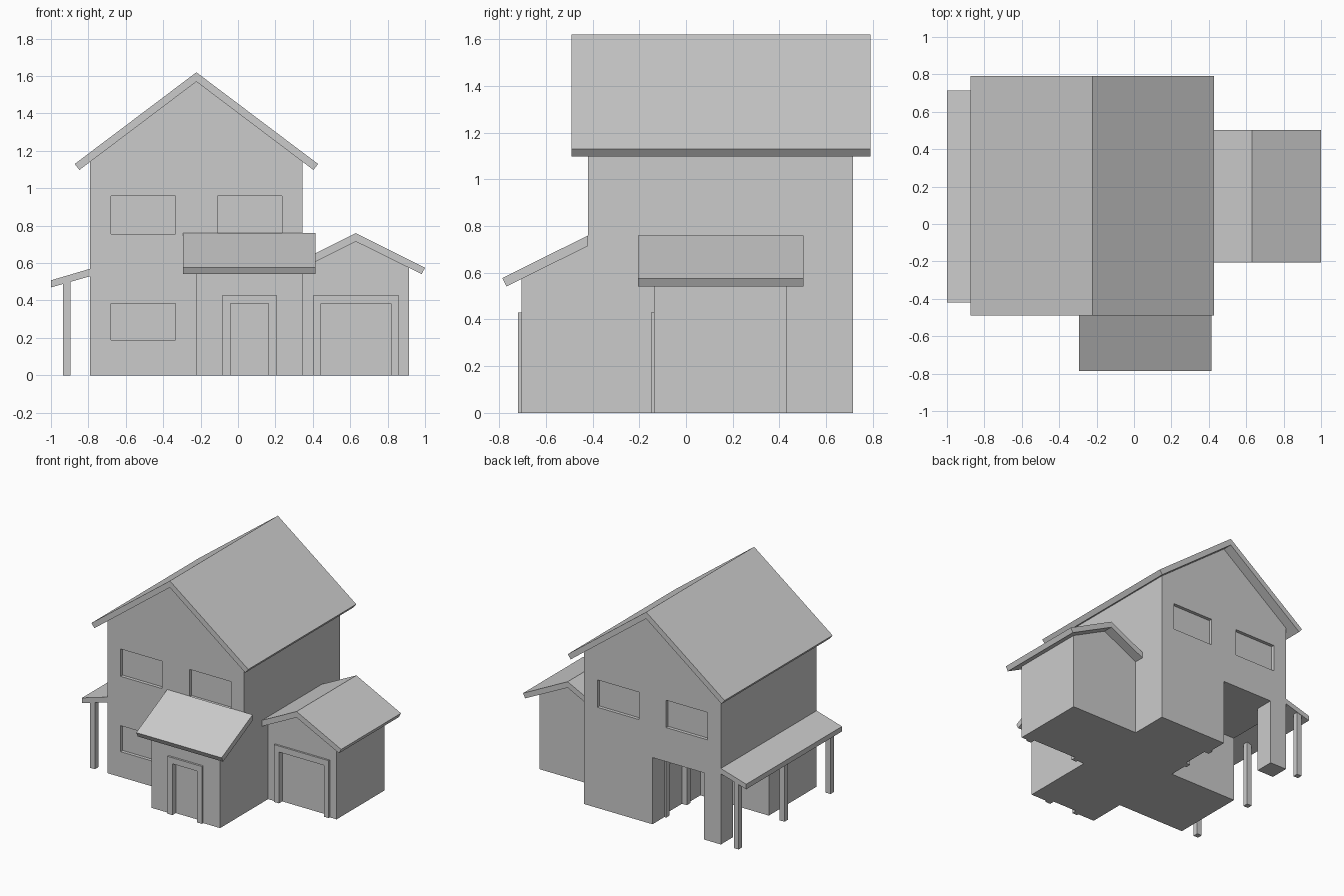
import bpy, bmesh

if "Cube" in bpy.data.objects:
    bpy.data.objects.remove(bpy.data.objects["Cube"])


def prism(name, profile, axis, t0, t1):
    """Extrude a 2D profile along an axis from t0 to t1."""
    place = {'x': lambda u, v, t: (t, u, v),
             'y': lambda u, v, t: (u, t, v),
             'z': lambda u, v, t: (u, v, t)}[axis]
    bm = bmesh.new()
    a = [bm.verts.new(place(u, v, t0)) for u, v in profile]
    b = [bm.verts.new(place(u, v, t1)) for u, v in profile]
    bm.faces.new(a)
    bm.faces.new(b[::-1])
    n = len(a)
    for i in range(n):
        j = (i + 1) % n
        bm.faces.new((a[j], a[i], b[i], b[j]))
    bmesh.ops.recalc_face_normals(bm, faces=bm.faces)
    mesh = bpy.data.meshes.new(name)
    bm.to_mesh(mesh)
    bm.free()
    ob = bpy.data.objects.new(name, mesh)
    bpy.context.collection.objects.link(ob)
    return ob


def box(name, x, y, z):
    return prism(name, [(x[0], y[0]), (x[1], y[0]), (x[1], y[1]), (x[0], y[1])], 'z', *z)


def cut(target, cutter):
    """Subtract the cutter, then discard it."""
    cutter.hide_render = True
    mod = target.modifiers.new("cut", 'BOOLEAN')
    mod.operation, mod.solver, mod.object = 'DIFFERENCE', 'EXACT', cutter
    bpy.context.view_layer.objects.active = target
    bpy.ops.object.modifier_apply(modifier=mod.name)
    bpy.data.objects.remove(cutter)


def door_frame(name, outer, inner, axis, t0, t1):
    """Frame with two jambs and a lintel, standing on the ground."""
    (o0, o1), (i0, i1) = outer, inner
    prism(name, [(o0, 0), (i0, 0), (i0, .385), (i1, .385), (i1, 0),
                 (o1, 0), (o1, .43), (o0, .43)], axis, t0, t1)


X0, X1, XM = -.79, .345, -.2225      # main house, left / right / ridge
Y0, Y1, YM = -.42, .715, .1475       # main house, front / back / middle
R = .025                             # depth of window and door recesses

# Main house with gable ends
house = prism("house_walls", [(X0, 0), (X1, 0), (X1, 1.15), (XM, 1.577), (X0, 1.15)], 'y', Y0, Y1)

# Open corner at the back left, leaving a square pillar
cut(house, prism("corner_cutter", [(-.9, YM), (XM, YM), (XM, .85), (-.65, .85),
                                   (-.65, .573), (-.9, .573)], 'z', -.1, .5))

# Windows, front and back
left, right = (-.68, -.335), (-.11, .235)
for xs in (left, right):
    cut(house, box("window_cutter", xs, (Y0 - .1, Y0 + R), (.755, .96)))
    cut(house, box("window_cutter", xs, (Y1 - R, Y1 + .1), (.755, .96)))
cut(house, box("window_cutter", left, (Y0 - .1, Y0 + R), (.19, .385)))

# Side door inside the open corner
cut(house, box("door_cutter", (XM - .05, XM + R), (.33, .532), (-.1, .385)))
door_frame("side_door_frame", (.288, .574), (.33, .532), 'x', XM - .015, XM)

# Main roof
prism("main_roof", [(XM, 1.62), (.428, 1.13), (.403, 1.098), (XM, 1.57),
                    (-.848, 1.098), (-.873, 1.13)], 'y', -.49, .79)

# Entrance block with sloping roof
entry = prism("entry_walls", [(-.705, 0), (Y0, 0), (Y0, .72), (-.705, .577)], 'x', XM, X1)
cut(entry, box("door_cutter", (-.04, .163), (-.8, -.705 + R), (-.1, .385)))
door_frame("front_door_frame", (-.082, .205), (-.04, .163), 'y', -.72, -.705)
prism("entry_roof", [(Y0, .76), (-.787, .577), (-.769, .541), (Y0, .715)], 'x', -.293, .415)

# Garage with gable roof, running into the house wall
garage = prism("garage_walls", [(X1, 0), (.913, 0), (.913, .577), (.63, .719), (X1, .577)],
               'y', -.136, .43)
cut(garage, box("door_cutter", (.445, .818), (-.3, -.136 + R), (-.1, .385)))
door_frame("garage_door_frame", (.403, .857), (.445, .818), 'y', -.15, -.136)
prism("garage_roof", [(.63, .76), (1.0, .575), (.982, .541), (.63, .715),
                      (X1, .573), (X1, .618)], 'y', -.206, .503)

# Lean-to porch along the left side, on three posts
prism("porch_roof", [(X0, .57), (-1.0, .508), (-1.0, .47), (X0, .53)], 'y', Y0, Y1)
for y in (-.397, YM, .692):
    box("porch_post", (-.935, -.895), (y - .02, y + .02), (0, .51))
